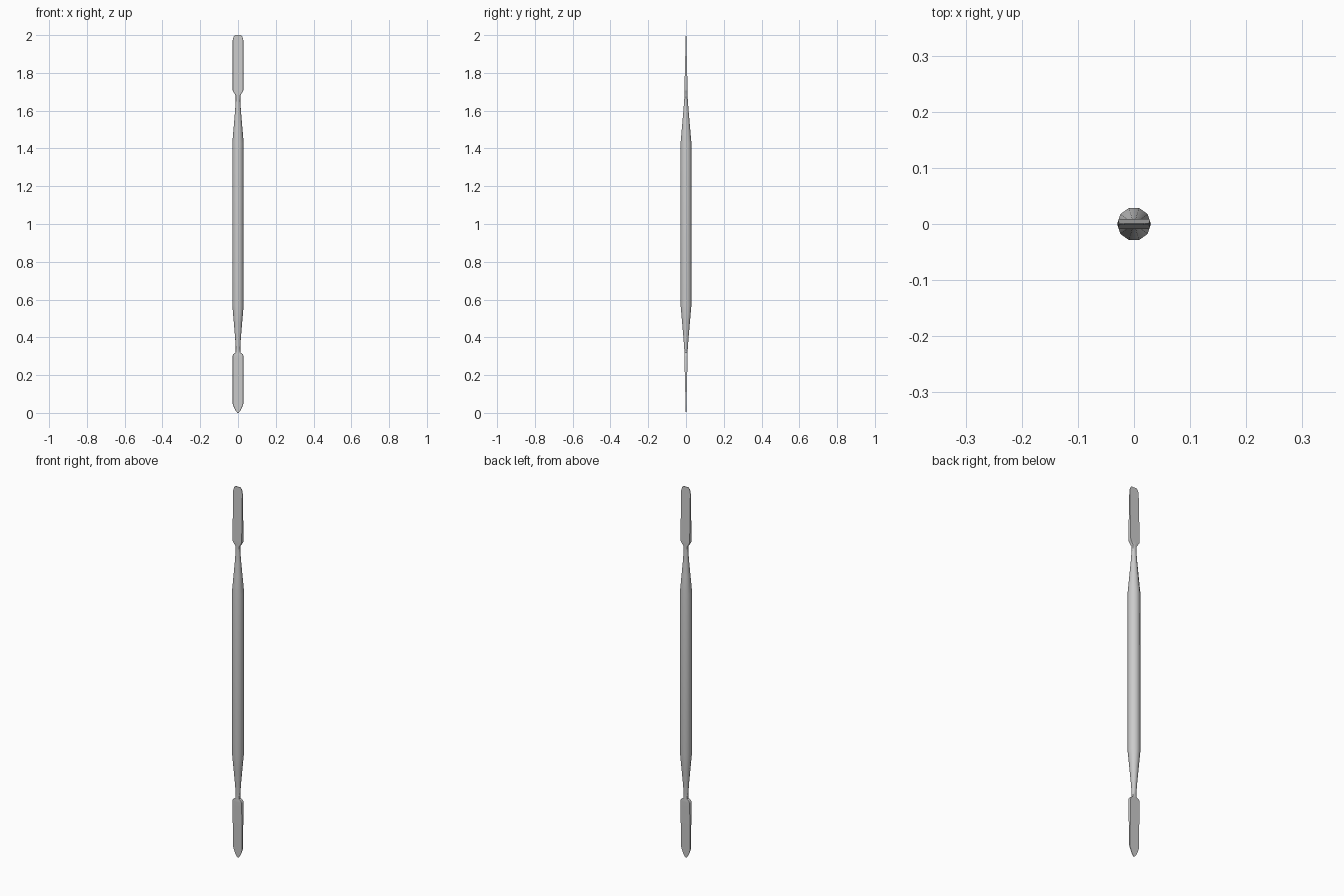
import bpy, bmesh, math

if "Cube" in bpy.data.objects:
    bpy.data.objects.remove(bpy.data.objects["Cube"])

SIDES = 10


def ring(bm, z, rx, ry, flat):
    """Ten-sided section, blended from round (flat=0) to a slim bar (flat=1)."""
    verts = []
    for i in range(SIDES):
        a = 2 * math.pi * i / SIDES
        c, s = math.cos(a), math.sin(a)
        bx = math.copysign(0.95, c) if abs(c) > 0.5 and abs(s) > 0.1 else c
        by = math.copysign(1.0, s) if abs(s) > 0.1 else 0.0
        x = c + (bx - c) * flat
        y = s + (by - s) * flat
        verts.append(bm.verts.new((x * rx, y * ry, z)))
    return verts


def loft(name, stations):
    bm = bmesh.new()
    rings = [ring(bm, *st) for st in stations]
    for a, b in zip(rings, rings[1:]):
        for i in range(SIDES):
            j = (i + 1) % SIDES
            bm.faces.new((a[i], a[j], b[j], b[i]))
    bm.faces.new(rings[0][::-1])
    bm.faces.new(rings[-1])
    bmesh.ops.recalc_face_normals(bm, faces=bm.faces)
    mesh = bpy.data.meshes.new(name)
    bm.to_mesh(mesh)
    bm.free()
    obj = bpy.data.objects.new(name, mesh)
    bpy.context.collection.objects.link(obj)
    bpy.ops.object.select_all(action='DESELECT')
    obj.select_set(True)
    bpy.context.view_layer.objects.active = obj
    bpy.ops.object.shade_smooth_by_angle(angle=math.radians(40))
    return obj


def blade_y(d):
    """Half thickness of a blade at distance d from its tip."""
    return 0.0012 + 0.0075 * min(d / 0.3, 1)


# Tapered half of the handle, as distance from the tip: (d, rx, ry, flat)
taper = [(0.32, 0.012, 0.009, 0.4), (0.345, 0.012, 0.010, 0.0),
         (0.40, 0.0155, 0.0145, 0), (0.48, 0.0222, 0.0218, 0),
         (0.57, 0.030, 0.030, 0)]

# Blade outlines, as distance from the tip: (d, half width)
pointed = [(0, 0.004), (0.012, 0.013), (0.028, 0.021), (0.05, 0.0285),
           (0.17, 0.0288), (0.30, 0.029), (0.31, 0.026)]
rounded = [(0, 0.016), (0.007, 0.022), (0.018, 0.0265), (0.03, 0.0285),
           (0.15, 0.0288), (0.288, 0.029), (0.298, 0.026)]


def half(outline):
    return [(d, w, blade_y(d), 1) for d, w in outline] + taper


# Whole tool: pointed blade below, handle, rounded blade above
low = half(pointed)
high = [(2 - d, rx, ry, f) for d, rx, ry, f in reversed(half(rounded))]
loft("double_ended_tool", low + high)
